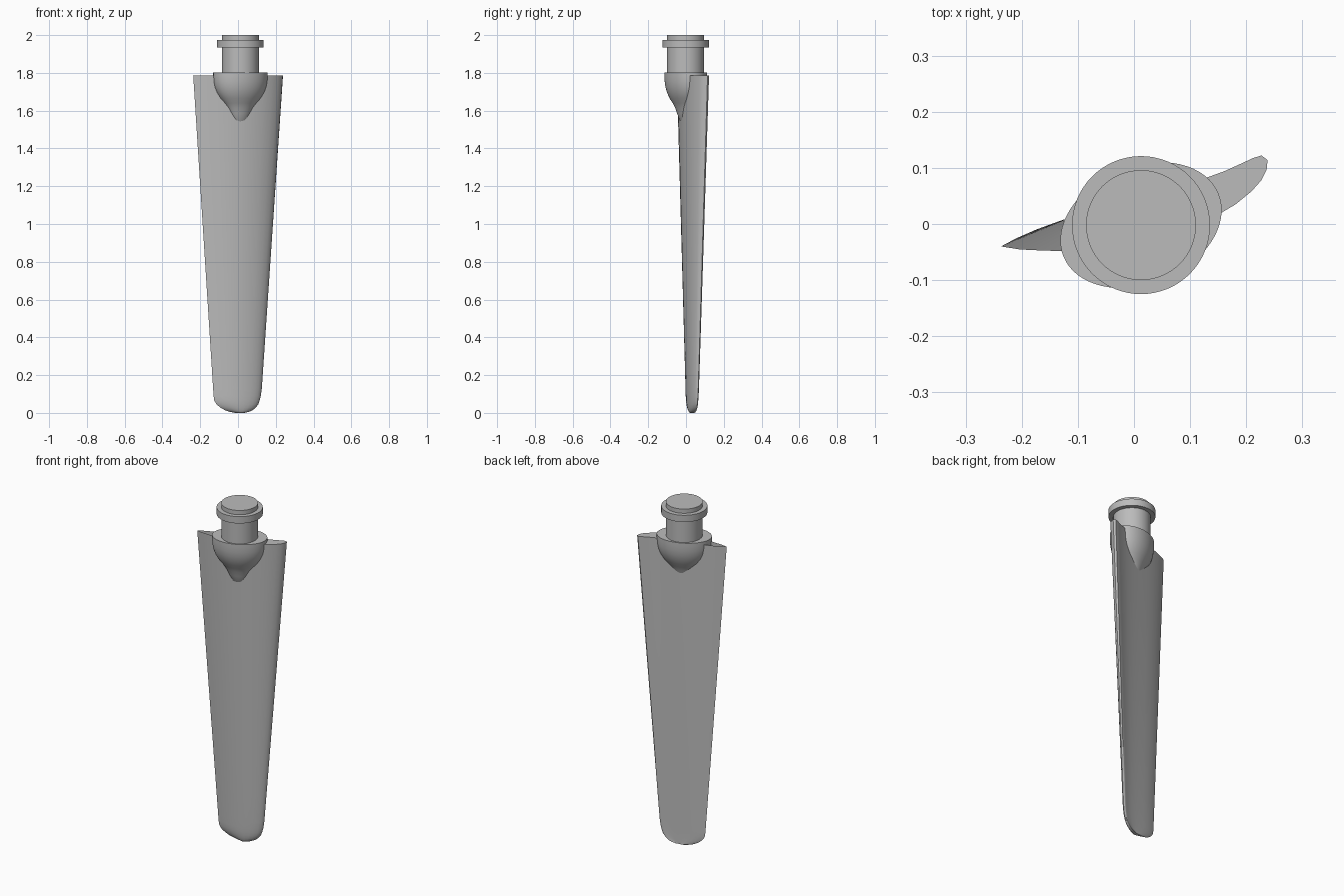
import bpy, bmesh, math
from mathutils import Vector

cube = bpy.data.objects.get("Cube")
if cube:
    bpy.data.objects.remove(cube, do_unlink=True)

grey = bpy.data.materials.new("plain_grey")
grey.use_nodes = True
grey.diffuse_color = (0.5, 0.5, 0.5, 1)
grey.node_tree.nodes["Principled BSDF"].inputs["Base Color"].default_value = (0.5, 0.5, 0.5, 1)

AXIS = Vector((0.0125, -0.002, 0))


def finish(name, bm, angle=35):
    bmesh.ops.recalc_face_normals(bm, faces=bm.faces)
    mesh = bpy.data.meshes.new(name)
    bm.to_mesh(mesh)
    bm.free()
    mesh.materials.append(grey)
    obj = bpy.data.objects.new(name, mesh)
    bpy.context.collection.objects.link(obj)
    bpy.ops.object.select_all(action='DESELECT')
    obj.select_set(True)
    bpy.context.view_layer.objects.active = obj
    bpy.ops.object.shade_smooth_by_angle(angle=math.radians(angle))
    return obj


def bridge(bm, rings):
    for a, b in zip(rings, rings[1:]):
        for i in range(len(a)):
            j = (i + 1) % len(a)
            bm.faces.new((a[i], a[j], b[j], b[i]))


def turned(name, profile, stretch=1.0, turn=0.0, sides=64):
    """Lathe a (radius, z) profile, optionally stretched to an ellipse."""
    bm = bmesh.new()
    rings = []
    for r, z in profile:
        ring = []
        for i in range(sides):
            t = math.tau * i / sides
            x, y = r * stretch * math.cos(t), r * math.sin(t)
            ring.append(bm.verts.new(AXIS + Vector((x * math.cos(turn) - y * math.sin(turn),
                                                    x * math.sin(turn) + y * math.cos(turn), z))))
        rings.append(ring)
    bridge(bm, rings)
    bm.faces.new(rings[0])
    bm.faces.new(rings[-1])
    return finish(name, bm)


# Root shaft with its retaining flange
turned("root_shaft", [(0.098, 1.75), (0.098, 1.935), (0.123, 1.935),
                      (0.123, 1.975), (0.098, 1.975), (0.098, 2.0)])

# Oval root fairing that melts into the blade
turned("root_fairing", [(0.012, 1.52), (0.03, 1.55), (0.042, 1.585), (0.052, 1.615),
                        (0.064, 1.64), (0.079, 1.665), (0.092, 1.695), (0.1, 1.725),
                        (0.104, 1.755), (0.105, 1.785), (0.105, 1.803)],
       stretch=1.42, turn=math.radians(22))

# Blade section: chord fraction, front bulge, back bulge
SECTION = [(0.06, 0.2, 0.06), (0.14, 0.4, 0.1), (0.24, 0.63, 0.11), (0.36, 0.84, 0.08),
           (0.5, 0.98, 0.02), (0.62, 1.0, -0.02), (0.74, 0.95, -0.05), (0.84, 0.82, -0.04),
           (0.91, 0.66, 0.0), (0.955, 0.5, 0.03), (0.985, 0.32, 0.02)]
# Height, chord start and end: full-width blade, then the rounded tip
ROWS = [(1.785, 0, 1), (1.4, 0, 1), (1.0, 0, 1), (0.6, 0, 1), (0.3, 0, 1), (0.13, 0, 1),
        (0.09, 0, 0.99), (0.065, 0.01, 0.97), (0.045, 0.06, 0.94), (0.028, 0.14, 0.89),
        (0.014, 0.24, 0.82), (0.005, 0.35, 0.74), (0, 0.46, 0.64)]

bm = bmesh.new()
rings = []
for z, start, end in ROWS:
    k = max(0, (z - 0.07) / 1.715)
    trail = Vector((-0.128, 0.005, z)).lerp(Vector((-0.237, -0.04, z)), k)
    lead = Vector((0.121, 0.067, z)).lerp(Vector((0.235, 0.123, z)), k)
    thick = 0.034 + 0.046 * k
    chord = lead - trail
    front = Vector((chord.y, -chord.x, 0)).normalized()
    thick *= min(1, 0.5 + (end - start) / 2)

    def spot(u, v):
        return bm.verts.new(trail + chord * (start + (end - start) * u) + front * v * thick)

    ring = [spot(0, 0)] + [spot(u, f) for u, f, b in SECTION] + [spot(1, 0.12)]
    rings.append(ring + [spot(u, -b) for u, f, b in reversed(SECTION)])
bridge(bm, rings)
bm.faces.new(rings[-1])
# Root end is closed except for the hollow trailing corner
top = rings[0]
n = len(top)
for i in range(3, len(SECTION)):
    bm.faces.new((top[i], top[i + 1], top[n - i - 1], top[n - i]))
m = len(SECTION)
bm.faces.new((top[m], top[m + 1], top[m + 2]))
finish("blade", bm, 50)
